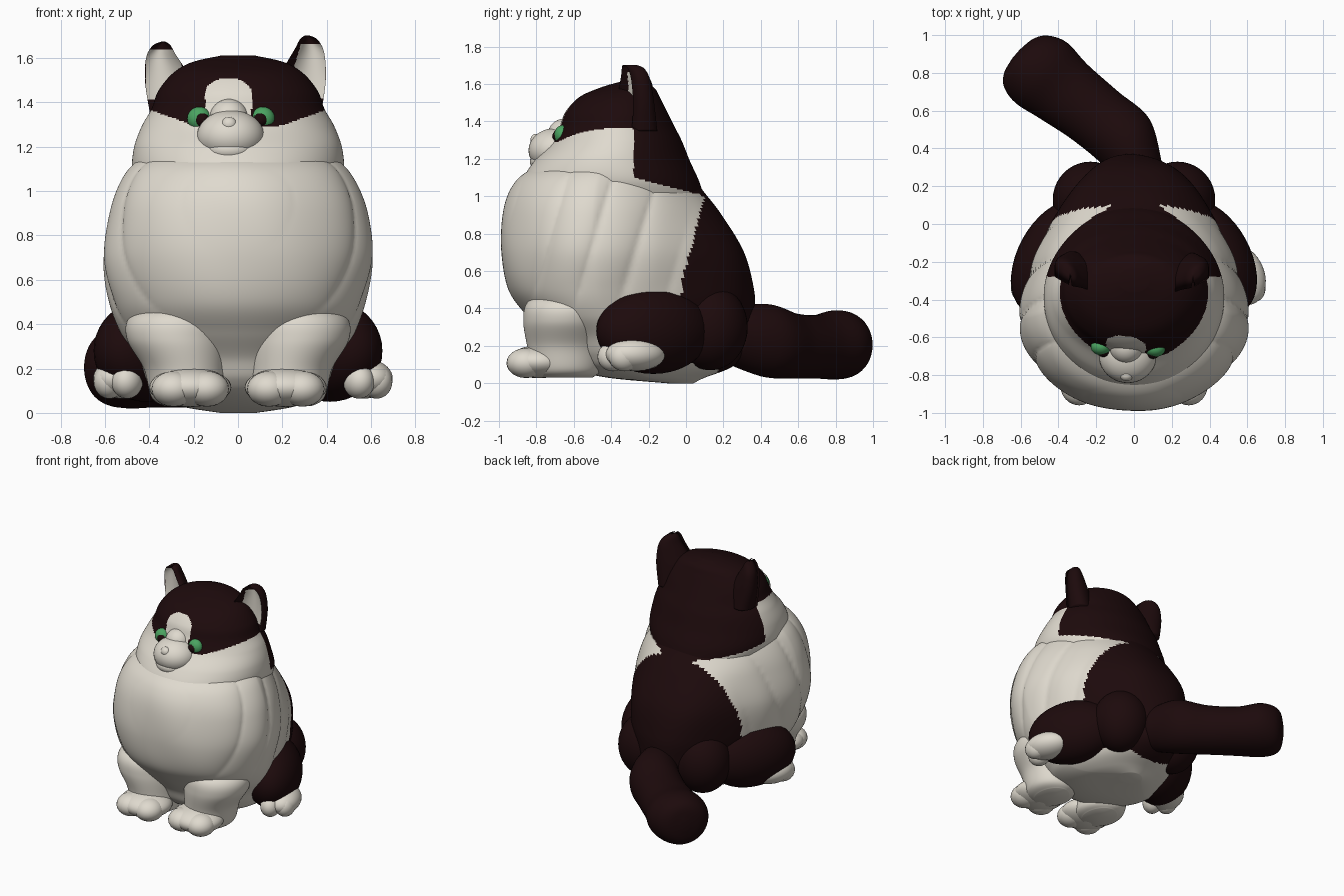
import bpy, bmesh, math
from mathutils import Vector, Matrix

if "Cube" in bpy.data.objects:
    bpy.data.objects.remove(bpy.data.objects["Cube"], do_unlink=True)


def material(name, rgb):
    m = bpy.data.materials.new(name)
    m.use_nodes = True
    m.diffuse_color = (*rgb, 1)
    m.node_tree.nodes["Principled BSDF"].inputs["Base Color"].default_value = (*rgb, 1)
    return m


WHITE = material("cream_fur", (0.74, 0.70, 0.62))
DARK = material("dark_brown_fur", (0.012, 0.003, 0.0035))
GREEN = material("green_eye", (0.07, 0.37, 0.12))


def finish(bm, name, mats, rule=None):
    bmesh.ops.recalc_face_normals(bm, faces=bm.faces)
    bm.normal_update()
    for f in bm.faces:
        f.smooth = True
        if rule:
            f.material_index = int(rule(f.calc_center_median(), f.normal))
    mesh = bpy.data.meshes.new(name)
    bm.to_mesh(mesh)
    bm.free()
    for m in mats:
        mesh.materials.append(m)
    ob = bpy.data.objects.new(name, mesh)
    bpy.context.collection.objects.link(ob)
    return ob


def resample(rows, steps):
    """Catmull-Rom interpolation of tuples of numbers."""
    out = []
    for i in range(len(rows) - 1):
        p = [rows[max(0, min(len(rows) - 1, i + k))] for k in (-1, 0, 1, 2)]
        for s in range(steps):
            t = s / steps
            out.append([b + 0.5 * t * (c - a + t * (2 * a - 5 * b + 4 * c - d + t * (3 * (b - c) + d - a)))
                        for a, b, c, d in zip(*p)])
    return out + [list(rows[-1])]


def skin(bm, loops):
    rows = [[bm.verts.new(co) for co in loop] for loop in loops]
    n = len(rows[0])
    for a, b in zip(rows, rows[1:]):
        for j in range(n):
            bm.faces.new((a[j], a[(j + 1) % n], b[(j + 1) % n], b[j]))
    for row in (rows[0], rows[-1]):
        c = bm.verts.new(sum((v.co for v in row), Vector()) / n)
        for j in range(n):
            bm.faces.new((row[j], row[(j + 1) % n], c))


def loft(name, rings, mats, rule=None, steps=9, segs=64, warp=None):
    """Rings are (z, centre x, half width, centre y, front y, back y)."""
    loops = []
    for z, cx, w, yc, yf, yb in resample(rings, steps):
        loop = []
        for j in range(segs):
            a = 2 * math.pi * j / segs
            u, s = math.cos(a), math.sin(a)
            p = Vector((cx + w * u, yc + abs(s) * ((yb - yc) if s > 0 else (yf - yc)), z))
            loop.append(warp(p, u, s, yc) if warp else p)
        loops.append(loop)
    bm = bmesh.new()
    skin(bm, loops)
    return finish(bm, name, mats, rule)


def ball(name, centre, radii, mat, turn=0, segs=40):
    bm = bmesh.new()
    bmesh.ops.create_uvsphere(bm, u_segments=segs, v_segments=segs // 2, radius=1)
    m = Matrix.Translation(centre) @ Matrix.Rotation(turn, 4, "Z") @ Matrix.Diagonal((*radii, 1))
    bmesh.ops.transform(bm, matrix=m, verts=bm.verts)
    return finish(bm, name, [mat])


# Coat pattern shared by torso and head
def is_dark(p, n):
    x, y, z = p
    if y > -0.28 and z > 1.1 - 0.26 * (y + 0.28):
        return True                                   # cape
    if y > -0.28:
        if z < 0.09 or n.z < -0.6:
            return y > 0.17                           # belly underside
        return y > 0.1 - 0.27 * (1 - max(z, 0.55))    # back saddle
    bx = abs(x + 0.043)
    blaze = bx < 0.105 and z < 1.44 + 0.07 * math.sqrt(1 - (bx / 0.105) ** 2) and y < -0.4
    return z > 1.29 + 0.35 * max(0, abs(x) - 0.18) and not blaze


# Pinched rear flanks, and fur folds sweeping down the sides
def folds(p, u, s, yc):
    fade = min(1, max(0, (p.z - 0.3) / 0.25)) * min(1, max(0, 0.3 - 4 * p.y)) * u * u
    wave = math.sqrt(abs(math.sin(13 * (p.y + 0.42 - 0.3 * (p.z - 1))))) - 0.75
    k = 1 + 0.04 * fade * wave + 0.006 * math.sin(13 * p.x + 7 * p.z)
    pinch = 1 - 0.18 * abs(u) * max(0, s)
    return Vector((p.x * k * pinch, yc + (p.y - yc) * k, p.z))


loft("torso", [
    (0.00, 0, 0.08, -0.02, -0.10, 0.04),
    (0.03, 0, 0.26, -0.20, -0.42, 0.10),
    (0.08, 0, 0.37, -0.28, -0.62, 0.23),
    (0.15, 0, 0.42, -0.32, -0.71, 0.32),
    (0.25, 0, 0.46, -0.37, -0.76, 0.355),
    (0.36, 0, 0.525, -0.43, -0.85, 0.365),
    (0.50, 0, 0.575, -0.47, -0.95, 0.365),
    (0.70, 0, 0.61, -0.49, -0.99, 0.315),
    (0.90, 0, 0.58, -0.49, -0.98, 0.19),
    (1.04, 0, 0.525, -0.48, -0.935, 0.08),
    (1.13, 0, 0.455, -0.46, -0.85, 0.02),
    (1.20, 0, 0.34, -0.42, -0.68, -0.05),
    (1.24, 0, 0.20, -0.40, -0.55, -0.15)], [WHITE, DARK], is_dark, segs=240, warp=folds)

loft("head", [
    (0.98, 0, 0.43, -0.35, -0.87, 0.10),
    (1.08, 0, 0.475, -0.38, -0.875, 0.07),
    (1.19, 0, 0.47, -0.39, -0.81, 0.02),
    (1.29, 0, 0.435, -0.37, -0.715, -0.02),
    (1.37, 0, 0.39, -0.36, -0.675, -0.06),
    (1.45, 0, 0.36, -0.35, -0.645, -0.10),
    (1.53, 0, 0.295, -0.34, -0.57, -0.14),
    (1.58, 0, 0.21, -0.32, -0.46, -0.17),
    (1.61, 0, 0.08, -0.30, -0.36, -0.23)], [WHITE, DARK], is_dark, steps=13, segs=256)


# Cupped ears turned slightly outward, with pale inner faces and a dark rim
def cup(p, u, s, yc):
    if s < 1e-4:
        p.y = yc - 0.05 * u * u
    p.y += 0.4 * (abs(p.x) - 0.3)
    return p


for side, label, top in ((-1, "right", 0.92), (1, "left", 1.0)):
    rings = [(1.35, 0.275, 0.10, -0.27, -0.3, -0.15),
             (1.48, 0.282, 0.112, -0.27, -0.3, -0.17),
             (1.57, 0.305, 0.09, -0.275, -0.3, -0.19),
             (1.64, 0.32, 0.064, -0.28, -0.3, -0.21),
             (1.685, 0.318, 0.038, -0.285, -0.3, -0.235),
             (1.702, 0.312, 0.008, -0.29, -0.3, -0.27)]
    rings = [(1.35 + (r[0] - 1.35) * top, side * r[1] * (1.08 if side < 0 else 1), *r[2:]) for r in rings]

    def inner(p, n, s=side, top=top):
        edge = 0.22 + 0.3 * max(0, p.z - 1.45)
        return n.y < -0.15 and edge < s * p.x < 0.395 + 0.02 * (s < 0) and 1.41 < p.z < 1.35 + 0.315 * top

    loft(label + "_ear", rings, [DARK, WHITE], inner, steps=9, segs=96, warp=cup)

# Face
ball("muzzle", (-0.033, -0.695, 1.245), (0.153, 0.147, 0.12), WHITE)
ball("chin", (-0.035, -0.72, 1.185), (0.12, 0.115, 0.07), WHITE)
ball("nose_bridge", (-0.04, -0.65, 1.325), (0.09, 0.09, 0.09), WHITE)
ball("nose", (-0.04, -0.80, 1.30), (0.036, 0.032, 0.034), WHITE, segs=24)
for label, x, y, px in (("right", -0.175, -0.65, -0.163), ("left", 0.112, -0.66, 0.102)):
    ball(label + "_eye", (x, y, 1.327), (0.054, 0.044, 0.053), GREEN, segs=28)
    ball(label + "_pupil", (px, y - 0.024, 1.322), (0.033, 0.03, 0.032), DARK, segs=24)

# Legs, hips and paws on both sides
for s, label in ((-1, "right_"), (1, "left_")):
    loft(label + "front_leg", [
        (0.03, s * 0.22, 0.11, -0.65, -0.78, -0.50),
        (0.07, s * 0.225, 0.165, -0.65, -0.83, -0.46),
        (0.20, s * 0.24, 0.185, -0.65, -0.85, -0.44),
        (0.33, s * 0.275, 0.225, -0.64, -0.87, -0.42),
        (0.43, s * 0.28, 0.21, -0.63, -0.85, -0.42),
        (0.50, s * 0.28, 0.09, -0.62, -0.75, -0.50)], [WHITE])
    ball(label + "front_paw", (s * 0.215, -0.785, 0.115), (0.185, 0.17, 0.088), WHITE)
    for i in (-1, 1):
        ball(label + "front_toe", (s * 0.215 + i * 0.075, -0.855, 0.108),
             (0.1, 0.105, 0.08), WHITE, segs=24)
    ball(label + "haunch", (s * 0.415, -0.175, 0.28), (0.2, 0.33, 0.23), DARK, s * 0.5)
    ball(label + "hip", (s * 0.23, 0.13, 0.30), (0.2, 0.2, 0.23), DARK)
    px = 0.57 if s > 0 else -0.525
    ball(label + "hind_paw", (px, -0.27, 0.155), (0.12, 0.165, 0.09), WHITE, s * 0.4)
    for i in (-1, 1):
        ball(label + "hind_toe", (px + s * (0.015 + i * 0.04), -0.36 + 0.03 * i, 0.142),
             (0.07, 0.085, 0.078), WHITE, s * 0.3, segs=24)

# Thick drooping tail, swept from rings along a path of (x, y, z, half width, half height)
path = resample([(0.06, 0.20, 0.26, 0.14, 0.14), (-0.03, 0.42, 0.23, 0.175, 0.195),
                 (-0.2, 0.57, 0.20, 0.175, 0.175), (-0.37, 0.70, 0.195, 0.19, 0.17),
                 (-0.49, 0.80, 0.205, 0.21, 0.185), (-0.57, 0.86, 0.205, 0.18, 0.17),
                 (-0.61, 0.89, 0.205, 0.12, 0.125), (-0.625, 0.90, 0.205, 0.03, 0.04)], 6)
loops = []
across = Vector((0.65, 0.76, 0))
for x, y, z, w, h in path:
    loops.append([Vector((x, y, z)) + across * (w * math.cos(a)) + Vector((0, 0, h * math.sin(a)))
                  for a in (2 * math.pi * j / 40 for j in range(40))])
bm = bmesh.new()
skin(bm, loops)
finish(bm, "tail", [DARK])
